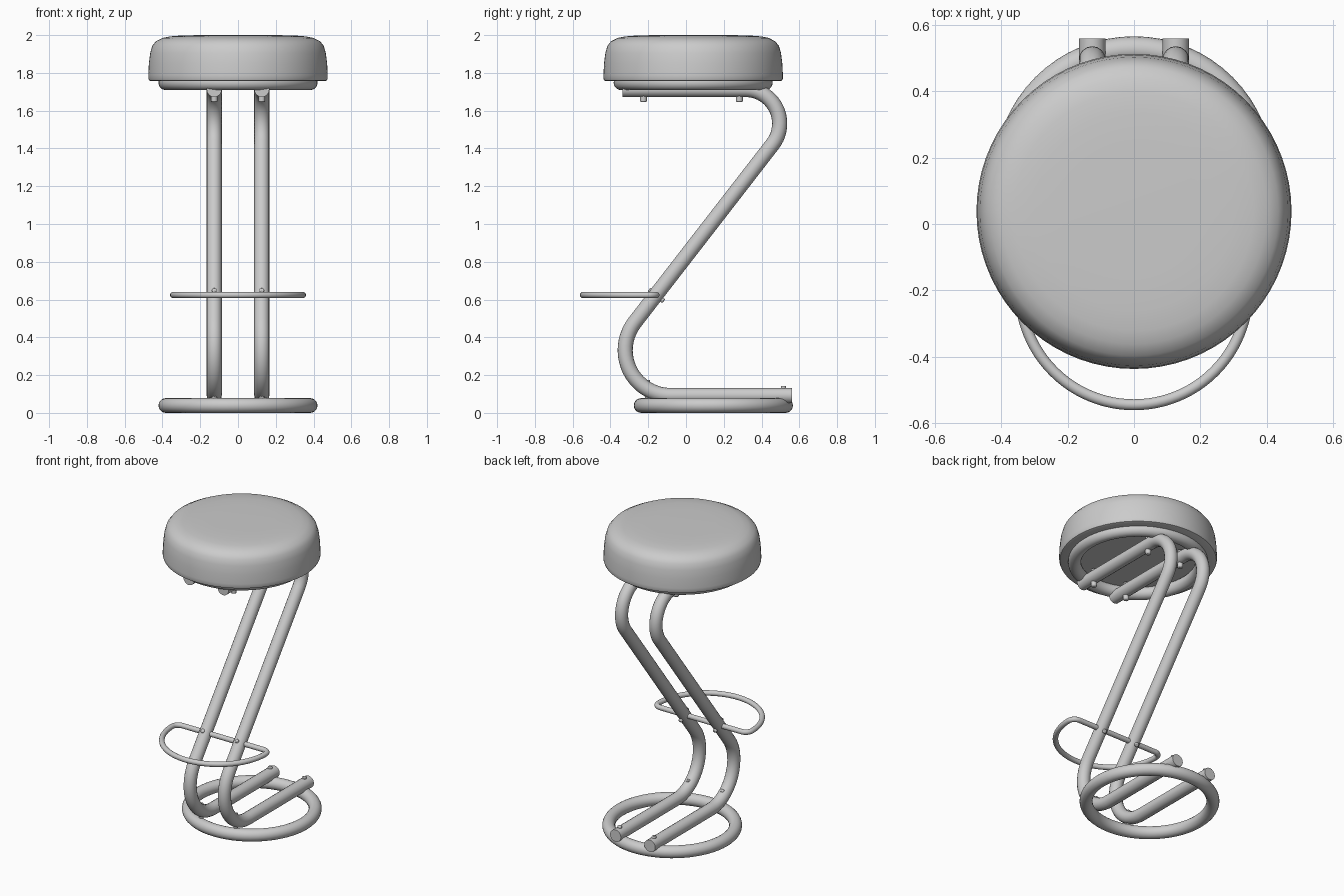
import bpy, bmesh
from math import cos, sin, asin, atan2, hypot, radians, degrees, pi
from mathutils import Vector

cube = bpy.data.objects.get("Cube")
if cube:
    bpy.data.objects.remove(cube, do_unlink=True)

grey = bpy.data.materials.new("light_grey")
grey.use_nodes = True
COLOUR = (0.6, 0.6, 0.6, 1)
grey.diffuse_color = COLOUR
grey.node_tree.nodes["Principled BSDF"].inputs["Base Color"].default_value = COLOUR


def finish(obj):
    """Assign the material and smooth all but the sharp edges."""
    obj.data.materials.clear()
    obj.data.materials.append(grey)
    bpy.ops.object.select_all(action='DESELECT')
    obj.select_set(True)
    bpy.context.view_layer.objects.active = obj
    bpy.ops.object.shade_smooth_by_angle(angle=radians(40))
    return obj


def arc(cx, cy, r, start, end, steps=20):
    """Points along a circular arc, angles in degrees."""
    angles = [radians(start + (end - start) * i / steps) for i in range(steps + 1)]
    return [(cx + r * cos(a), cy + r * sin(a)) for a in angles]


def tube(name, points, radius, cyclic=False):
    """Round tube swept along a path."""
    curve = bpy.data.curves.new(name, 'CURVE')
    curve.dimensions = '3D'
    curve.bevel_depth = radius
    curve.bevel_resolution = 6
    curve.use_fill_caps = True
    spline = curve.splines.new('POLY')
    spline.points.add(len(points) - 1)
    for p, co in zip(spline.points, points):
        p.co = (*co, 1)
    spline.use_cyclic_u = cyclic
    temp = bpy.data.objects.new(name + "_path", curve)
    bpy.context.collection.objects.link(temp)
    bpy.context.view_layer.update()
    mesh = bpy.data.meshes.new_from_object(
        temp.evaluated_get(bpy.context.evaluated_depsgraph_get()))
    bpy.data.objects.remove(temp, do_unlink=True)
    obj = bpy.data.objects.new(name, mesh)
    bpy.context.collection.objects.link(obj)
    return finish(obj)


def ring(name, y, z):
    bpy.ops.mesh.primitive_torus_add(
        location=(0, y, z), major_radius=0.382, minor_radius=0.039,
        major_segments=64, minor_segments=20)
    obj = bpy.context.object
    obj.name = name
    return finish(obj)


def bolt(name, centre, axis, length, radius):
    bpy.ops.mesh.primitive_cylinder_add(vertices=16, radius=radius, depth=length, location=centre)
    obj = bpy.context.object
    obj.name = name
    obj.rotation_euler = Vector(axis).to_track_quat('Z', 'Y').to_euler()
    bevel = obj.modifiers.new("rounded_head", 'BEVEL')
    bevel.width = radius * 0.4
    bevel.segments = 2
    return finish(obj)


# Seat cushion: lathed profile with a recessed underside
SEAT_Y = 0.038
profile = [(0, 2.0), (0.2, 2.0), (0.3, 1.998), (0.36, 1.993), (0.4, 1.985),
           (0.435, 1.967), (0.454, 1.943), (0.465, 1.905), (0.472, 1.85),
           (0.475, 1.79), (0.475, 1.77), (0.471, 1.76), (0.46, 1.756),
           (0.38, 1.756), (0.38, 1.78), (0, 1.78)]
bm = bmesh.new()
verts = [bm.verts.new((r, 0, z)) for r, z in profile]
edges = [bm.edges.new(pair) for pair in zip(verts, verts[1:])]
bmesh.ops.spin(bm, geom=verts + edges, cent=(0, 0, 0), axis=(0, 0, 1),
               angle=2 * pi, steps=72, use_merge=True)
bmesh.ops.remove_doubles(bm, verts=bm.verts, dist=0.0001)
bmesh.ops.recalc_face_normals(bm, faces=bm.faces)
mesh = bpy.data.meshes.new("seat_cushion")
bm.to_mesh(mesh)
bm.free()
seat = bpy.data.objects.new("seat_cushion", mesh)
seat.location.y = SEAT_Y
bpy.context.collection.objects.link(seat)
finish(seat)

# Support rings under the seat and on the floor
ring("seat_ring", SEAT_Y, 1.748)
ring("base_ring", 0.145, 0.039)

# Z-shaped legs: two bends joined by their inner tangent
TOP_Z, FLOOR_Z = 1.712, 0.092
UPPER_R, LOWER_R = 0.18, 0.24
uy, uz = 0.316, TOP_Z - UPPER_R
ly, lz = -0.082, FLOOR_Z + LOWER_R
slope = degrees(atan2(uz - lz, uy - ly)
                - asin((UPPER_R + LOWER_R) / hypot(uy - ly, uz - lz)))
path = ([(-0.336, TOP_Z)]
        + arc(uy, uz, UPPER_R, 90, slope - 90)
        + arc(ly, lz, LOWER_R, slope + 90, 270)
        + [(0.56, FLOOR_Z)])
across = (0, sin(radians(slope)), -cos(radians(slope)))

for side, x in (("left", 0.126), ("right", -0.126)):
    tube(side + "_leg", [(x, y, z) for y, z in path], 0.04)
    # Bolts at the seat, footrest and base
    for place, y in (("front", -0.225), ("back", 0.283)):
        bolt(f"{side}_{place}_seat_bolt", (x, y, 1.706), (0, 0, 1), 0.122, 0.018)
    bolt(side + "_footrest_bolt", (x, -0.157, 0.622), across, 0.1, 0.013)
    bolt(side + "_front_base_bolt", (x, -0.204, 0.12), (0, 0, 1), 0.11, 0.014)
    bolt(side + "_back_base_bolt", (x, 0.516, 0.09), (0, 0, 1), 0.106, 0.014)

# D-shaped footrest hoop
HOOP_R, CORNER_R, HOOP_Y = 0.343, 0.045, -0.202
hoop = (arc(0, HOOP_Y, HOOP_R, 180, 360, 48)
        + arc(HOOP_R - CORNER_R, HOOP_Y, CORNER_R, 0, 90, 8)[1:]
        + arc(CORNER_R - HOOP_R, HOOP_Y, CORNER_R, 90, 180, 8)[:-1])
tube("footrest", [(x, y, 0.624) for x, y in hoop], 0.0165, cyclic=True)
